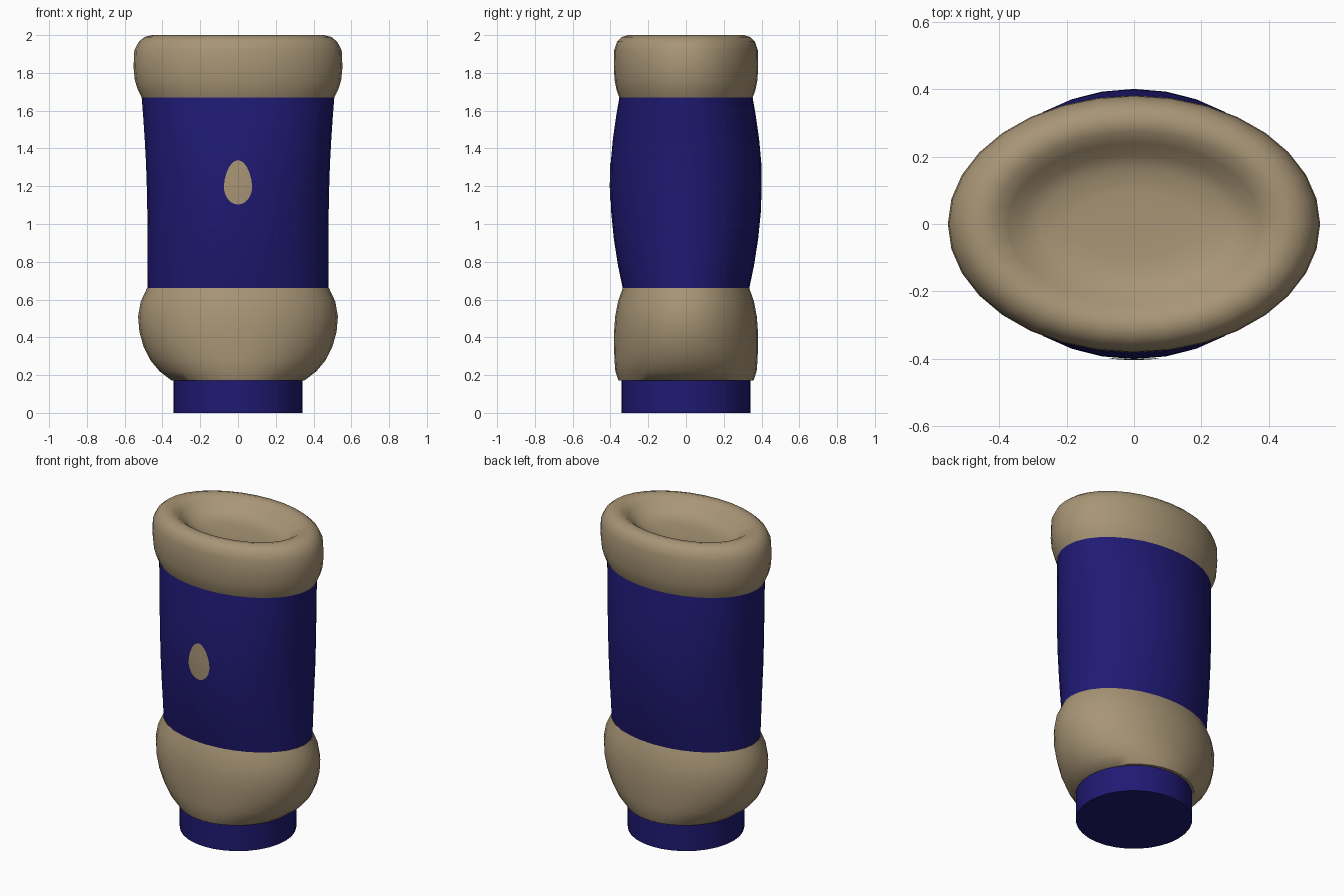
import bpy, bmesh, math

if "Cube" in bpy.data.objects:
    bpy.data.objects.remove(bpy.data.objects["Cube"])

SIDES = 32


def material(name, color):
    m = bpy.data.materials.new(name)
    m.diffuse_color = (*color, 1)
    m.use_nodes = True
    m.node_tree.nodes["Principled BSDF"].inputs["Base Color"].default_value = m.diffuse_color
    return m


blue = material("dark_blue", (0.014, 0.010, 0.17))
tan = material("tan", (0.39, 0.30, 0.18))


def finish(name, bm, mat, angle=40):
    bmesh.ops.recalc_face_normals(bm, faces=bm.faces)
    me = bpy.data.meshes.new(name)
    bm.to_mesh(me)
    bm.free()
    ob = bpy.data.objects.new(name, me)
    bpy.context.collection.objects.link(ob)
    me.materials.append(mat)
    bpy.ops.object.select_all(action='DESELECT')
    ob.select_set(True)
    bpy.context.view_layer.objects.active = ob
    bpy.ops.object.shade_smooth_by_angle(angle=math.radians(angle))
    return ob


def loft(name, profile, mat, cap_start=False, cap_end=False, angle=40):
    """Stack of ellipses given as (z, x radius, y radius)."""
    bm = bmesh.new()
    rings = []
    for z, rx, ry in profile:
        rings.append([bm.verts.new((rx * math.cos(2 * math.pi * i / SIDES),
                                    ry * math.sin(2 * math.pi * i / SIDES), z))
                      for i in range(SIDES)])
    for a, b in zip(rings, rings[1:]):
        for i in range(SIDES):
            j = (i + 1) % SIDES
            bm.faces.new((a[i], a[j], b[j], b[i]))
    if cap_start:
        bm.faces.new(rings[0])
    if cap_end:
        bm.faces.new(rings[-1])
    return finish(name, bm, mat, angle)


# Round plug at the bottom
loft("base_plug", [(0, .342, .342), (.2, .342, .342)], blue, cap_start=True)

# Bulging lower band
loft("lower_band", [(.17, .33, .33), (.172, .352, .358), (.22, .415, .374), (.28, .465, .379),
                    (.35, .50, .381), (.43, .522, .381), (.51, .529, .375),
                    (.59, .515, .36), (.66, .482, .335)], tan, cap_start=True)

# Dark middle sleeve
SLEEVE = [(.66, .48, .335), (.78, .478, .36), (.92, .478, .382), (1.06, .48, .396),
          (1.2, .483, .401), (1.32, .487, .399), (1.45, .494, .387), (1.57, .502, .37),
          (1.67, .51, .353)]
loft("sleeve", SLEEVE, blue)

# Upper cuff with rolled rim and dished top
loft("upper_cuff", [(1.67, .51, .353), (1.71, .53, .368), (1.76, .546, .378), (1.83, .553, .382),
                    (1.92, .549, .38), (1.965, .525, .365), (1.99, .495, .34),
                    (2.0, .455, .307), (1.992, .415, .275), (1.965, .375, .24),
                    (1.93, .335, .205), (1.908, .28, .165), (1.9, .18, .1), (1.9, .05, .03)],
     tan, cap_end=True, angle=70)


# Egg-shaped patch lying on the front of the sleeve
def sleeve_y(x, z):
    for (z0, a0, b0), (z1, a1, b1) in zip(SLEEVE, SLEEVE[1:]):
        if z0 <= z <= z1:
            t = (z - z0) / (z1 - z0)
            a, b = a0 + t * (a1 - a0), b0 + t * (b1 - b0)
            return -b * math.sqrt(1 - (x / a) ** 2) - .003


bm = bmesh.new()
centre = bm.verts.new((0, sleeve_y(0, 1.2), 1.2))
previous = None
N = 24
for s in (.35, .7, 1):
    ring = []
    for i in range(N):
        t = 2 * math.pi * i / N
        up = math.sin(t)
        x = s * .075 * math.cos(t) * (1 - .1 * max(up, 0))
        z = 1.2 + s * up * (.138 if up > 0 else .097)
        ring.append(bm.verts.new((x, sleeve_y(x, z), z)))
    for i in range(N):
        j = (i + 1) % N
        if previous:
            bm.faces.new((previous[i], previous[j], ring[j], ring[i]))
        else:
            bm.faces.new((centre, ring[i], ring[j]))
    previous = ring
patch = finish("front_patch", bm, tan)
if patch.data.polygons[0].normal.y > 0:
    patch.data.flip_normals()
